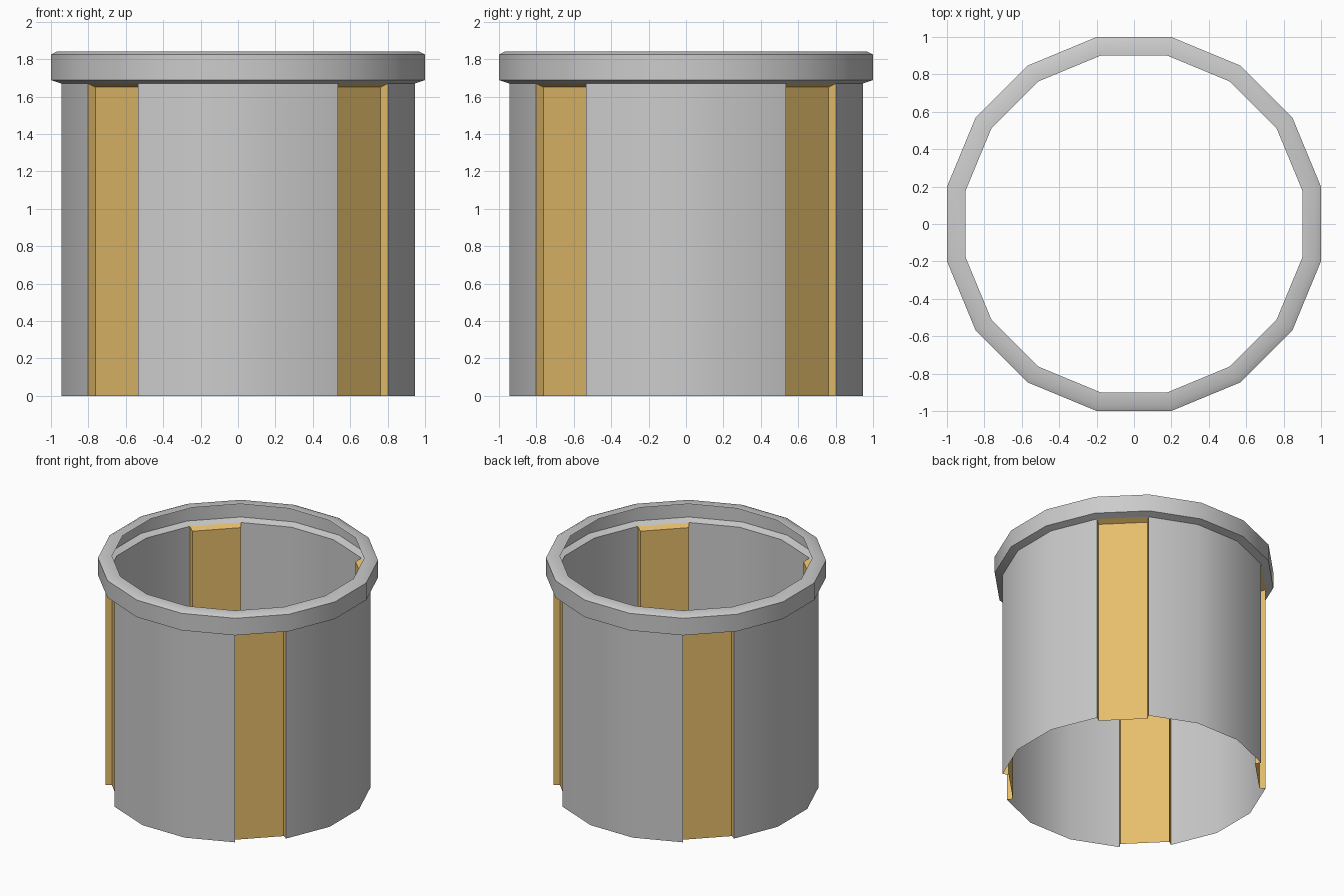
import bpy, bmesh, math

SIDES = 16
STEP = 2 * math.pi / SIDES
WALL, RECESS, RIM = 0.945, 0.90, 1.0   # distances from the axis to the flats
WALL_TOP, RECESS_TOP = 1.67, 1.65

cube = bpy.data.objects.get("Cube")
if cube:
    bpy.data.objects.remove(cube, do_unlink=True)


def make_material(name, color):
    mat = bpy.data.materials.new(name)
    mat.use_nodes = True
    mat.diffuse_color = color
    mat.node_tree.nodes["Principled BSDF"].inputs["Base Color"].default_value = color
    return mat


grey = make_material("light_grey", (0.6, 0.6, 0.6, 1))
gold = make_material("warm_gold", (0.8, 0.52, 0.15, 1))


def corner(index, flat, z):
    """Corner of the many-sided ring whose flats lie at the given distance."""
    angle = (index + 0.5) * STEP
    radius = flat / math.cos(STEP / 2)
    return (radius * math.cos(angle), radius * math.sin(angle), z)


def build(name, quads, material):
    bm = bmesh.new()
    for quad in quads:
        bm.faces.new([bm.verts.new(p) for p in quad])
    bmesh.ops.remove_doubles(bm, verts=bm.verts, dist=0.0001)
    mesh = bpy.data.meshes.new(name)
    bm.to_mesh(mesh)
    bm.free()
    mesh.materials.append(material)
    obj = bpy.data.objects.new(name, mesh)
    bpy.context.collection.objects.link(obj)
    bpy.ops.object.select_all(action="DESELECT")
    obj.select_set(True)
    bpy.context.view_layer.objects.active = obj
    bpy.ops.object.shade_smooth_by_angle(angle=math.radians(30))
    return obj


def band(sides, profile):
    """Sweep an upward profile of (flat distance, z) along the given sides."""
    return [(corner(i - 1, f0, z0), corner(i, f0, z0),
             corner(i, f1, z1), corner(i - 1, f1, z1))
            for i in sides
            for (f0, z0), (f1, z1) in zip(profile, profile[1:])]


# Thin open wall, leaving out the four diagonal sides
diagonals = [i for i in range(SIDES) if i % 4 == 2]
plain = [i for i in range(SIDES) if i % 4 != 2]
build("wall", band(plain, [(WALL, 0), (WALL, WALL_TOP)]), grey)

# Recessed panels with a sloping head and two side cheeks
recess = band(diagonals, [(RECESS, 0), (RECESS, RECESS_TOP), (WALL, WALL_TOP)])
for i in diagonals:
    for k in (i - 1, i):
        cheek = [corner(k, WALL, 0), corner(k, RECESS, 0),
                 corner(k, RECESS, RECESS_TOP), corner(k, WALL, WALL_TOP)]
        recess.append(cheek if k < i else cheek[::-1])
build("recessed_panels", recess, gold)

# Hollow collar around the top
collar = [(WALL, WALL_TOP), (RIM, 1.688), (RIM, 1.825), (0.97, 1.84), (RECESS, 1.84)]
build("collar", band(range(SIDES), collar), grey)
